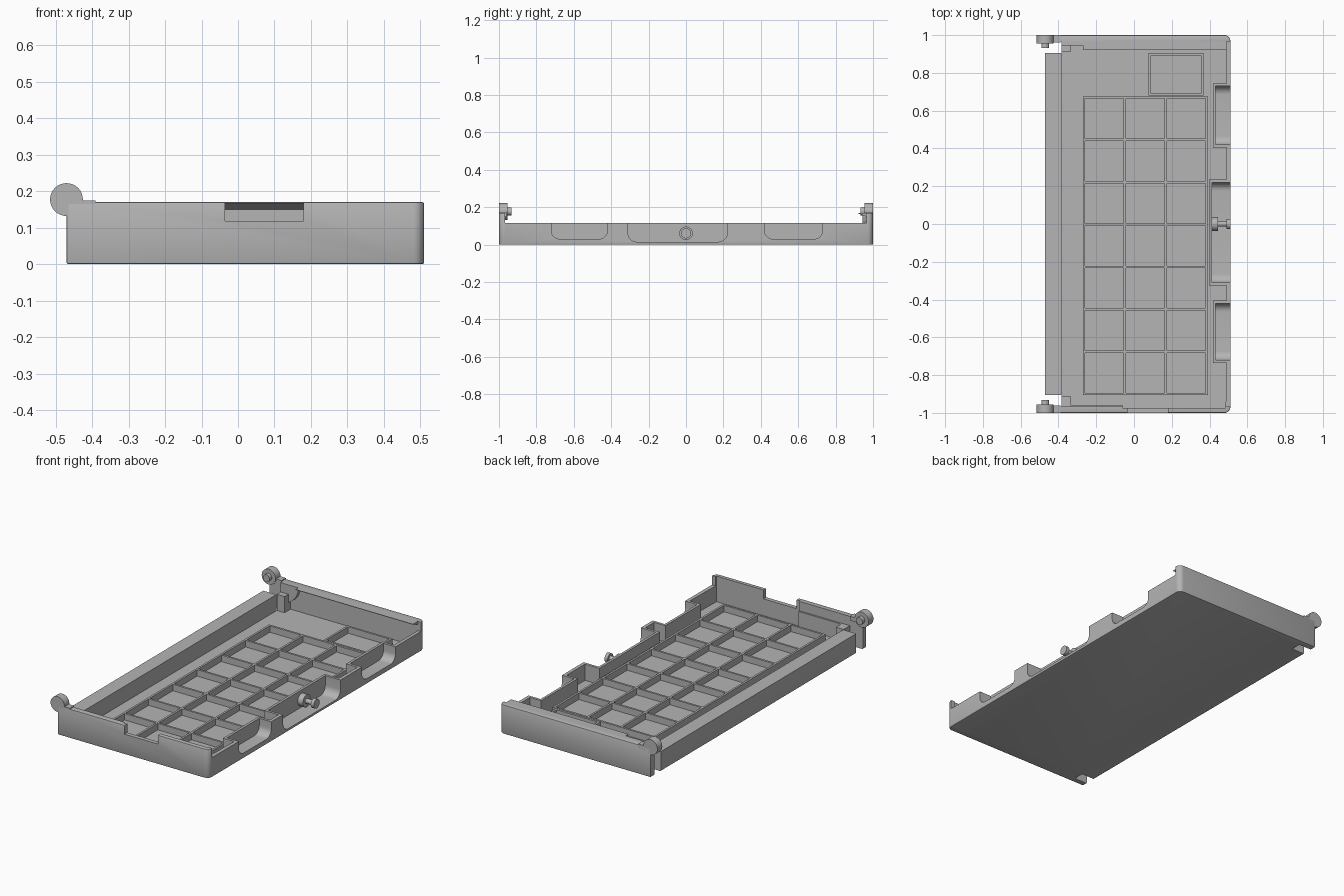
import bpy, bmesh, math
from mathutils import Vector

if "Cube" in bpy.data.objects:
    bpy.data.objects.remove(bpy.data.objects["Cube"])

grey = bpy.data.materials.new("plain_grey")
grey.use_nodes = True
colour = (0.46, 0.46, 0.46, 1)
grey.diffuse_color = colour
grey.node_tree.nodes["Principled BSDF"].inputs["Base Color"].default_value = colour


def prism(name, pts, axis, a, b):
    """Extrude a 2D outline along an axis from a to b."""
    place = {"x": lambda p, d: (d, p[0], p[1]),
             "y": lambda p, d: (p[0], d, p[1]),
             "z": lambda p, d: (p[0], p[1], d)}[axis]
    bm = bmesh.new()
    face = bm.faces.new([bm.verts.new(place(p, a)) for p in pts])
    out = bmesh.ops.extrude_face_region(bm, geom=[face])
    step = Vector(place((0, 0), b - a))
    bmesh.ops.translate(bm, vec=step, verts=[v for v in out["geom"] if isinstance(v, bmesh.types.BMVert)])
    bmesh.ops.recalc_face_normals(bm, faces=bm.faces)
    mesh = bpy.data.meshes.new(name)
    bm.to_mesh(mesh)
    bm.free()
    mesh.materials.append(grey)
    obj = bpy.data.objects.new(name, mesh)
    bpy.context.collection.objects.link(obj)
    return obj


def box(name, x, y, z):
    return prism(name, [(x[0], y[0]), (x[1], y[0]), (x[1], y[1]), (x[0], y[1])], "z", *z)


def arc(cx, cy, r, start, end, n=8):
    angles = [math.radians(start + (end - start) * i / n) for i in range(n + 1)]
    return [(cx + r * math.cos(t), cy + r * math.sin(t)) for t in angles]


def disc(name, cx, cy, r, axis, a, b):
    return smooth(prism(name, arc(cx, cy, r, 0, 360 * 31 / 32, 31), axis, a, b))


def smooth(obj):
    bpy.ops.object.select_all(action="DESELECT")
    obj.select_set(True)
    bpy.context.view_layer.objects.active = obj
    bpy.ops.object.shade_smooth_by_angle(angle=math.radians(30))
    return obj


def cut(obj, cutter):
    mod = obj.modifiers.new("cut", "BOOLEAN")
    mod.operation = "DIFFERENCE"
    mod.solver = "EXACT"
    mod.object = cutter
    bpy.context.view_layer.objects.active = obj
    bpy.ops.object.modifier_apply(modifier=mod.name)
    bpy.data.objects.remove(cutter)


# Tray shell with rounded outer corners and chamfered underside
R = 0.03
outline = [(-0.47, -1)] + arc(0.51 - R, -1 + R, R, -90, 0) + arc(0.51 - R, 1 - R, R, 0, 90) + [(-0.47, 1)]
tray = prism("tray", outline, "z", 0, 0.17)
bevel = tray.modifiers.new("soft_edge", "BEVEL")
bevel.width = 0.005
bevel.segments = 2
bpy.context.view_layer.objects.active = tray
bpy.ops.object.modifier_apply(modifier=bevel.name)

# Lower long sides, leaving the tall end walls
cut(tray, box("side_cut", (-0.6, 0.6), (-0.967, 0.965), (0.115, 0.3)))

# Inner cavity steps around the three outer recesses: y start, y end, depth x, floor z
recesses = [(-0.72, -0.42, 0.432, 0.03), (-0.31, 0.22, 0.412, 0.015), (0.42, 0.73, 0.432, 0.03)]
plan = [(-0.385, -0.957), (-0.06, -0.957), (-0.06, -0.975), (0.485, -0.975)]
for y0, y1, depth, _ in recesses:
    plan += [(0.49, y0 - 0.015), (depth - 0.015, y0 - 0.015),
             (depth - 0.015, y1 + 0.015), (0.49, y1 + 0.015)]
plan += [(0.49, 0.965), (-0.385, 0.965)]
cut(tray, prism("cavity", plan, "z", 0.02, 0.3))
for y0, y1, depth, z in recesses:
    r = 0.045
    shape = arc(y0 + r, z + r, r, 180, 270) + arc(y1 - r, z + r, r, 270, 360) + [(y1, 0.2), (y0, 0.2)]
    cut(tray, prism("recess", shape, "x", depth, 0.6))

# Slots beside the hinges and the notch in the front end wall
for lo, hi in ((-0.967, -0.905), (0.905, 0.965)):
    cut(tray, box("hinge_slot", (-0.6, -0.385), (lo, hi), (-0.1, 0.3)))
cut(tray, box("wall_notch", (-0.035, 0.18), (-1.1, -0.9), (0.118, 0.3)))
smooth(tray)

# Overhanging lip along the back end wall
prism("back_lip", [(0.97, 0.148), (0.92, 0.167), (0.92, 0.17), (0.97, 0.17)], "x", -0.27, 0.49)
prism("lip_gusset", [(-0.385, 0.17), (-0.385, 0.05)] + arc(-0.385, 0.17, 0.115, -90, 0), "y", 0.945, 0.97)

# Hinge ears, pins and slot blocks at both ends
for end, s in (("front", -1), ("back", 1)):
    disc(end + "_hinge_ear", -0.47, 0.177, 0.045, "y", s * 0.955, s)
    disc(end + "_hinge_pin", -0.47, 0.177, 0.021, "y", s * 0.933, s * 0.96)
    box(end + "_hinge_arm", (-0.45, -0.39), sorted((s * 0.96, s)), (0.15, 0.175))
    box(end + "_slot_block", (-0.385, -0.335), sorted((s * 0.91, s * 0.97)), (0.01, 0.115))

# Grid of dividers, three columns by seven rows
X0, X1, Y0, Y1 = -0.265, 0.385, -0.9, 0.67
W = 0.006
TOP = (0.015, 0.058)
for i in range(4):
    x = X0 + (X1 - X0) * i / 3
    box("long_divider", (x - W, x + W), (Y0 - W, Y1 + W), TOP)
for i in range(8):
    y = Y0 + (Y1 - Y0) * i / 7
    box("cross_divider", (X0 - W, X1 + W), (y - W, y + W), TOP)

# Single larger compartment beside the grid
for x in (0.083, 0.362):
    box("compartment_side", (x - W, x + W), (0.68, 0.905), TOP)
for y in (0.686, 0.899):
    box("compartment_end", (0.077, 0.368), (y - W, y + W), TOP)

# Latch knob in the middle recess
disc("knob_base", -0.0, 0.06, 0.036, "x", 0.405, 0.445)
disc("knob_stem", 0.0, 0.06, 0.014, "x", 0.44, 0.5)
disc("knob_head", 0.0, 0.06, 0.027, "x", 0.49, 0.51)
